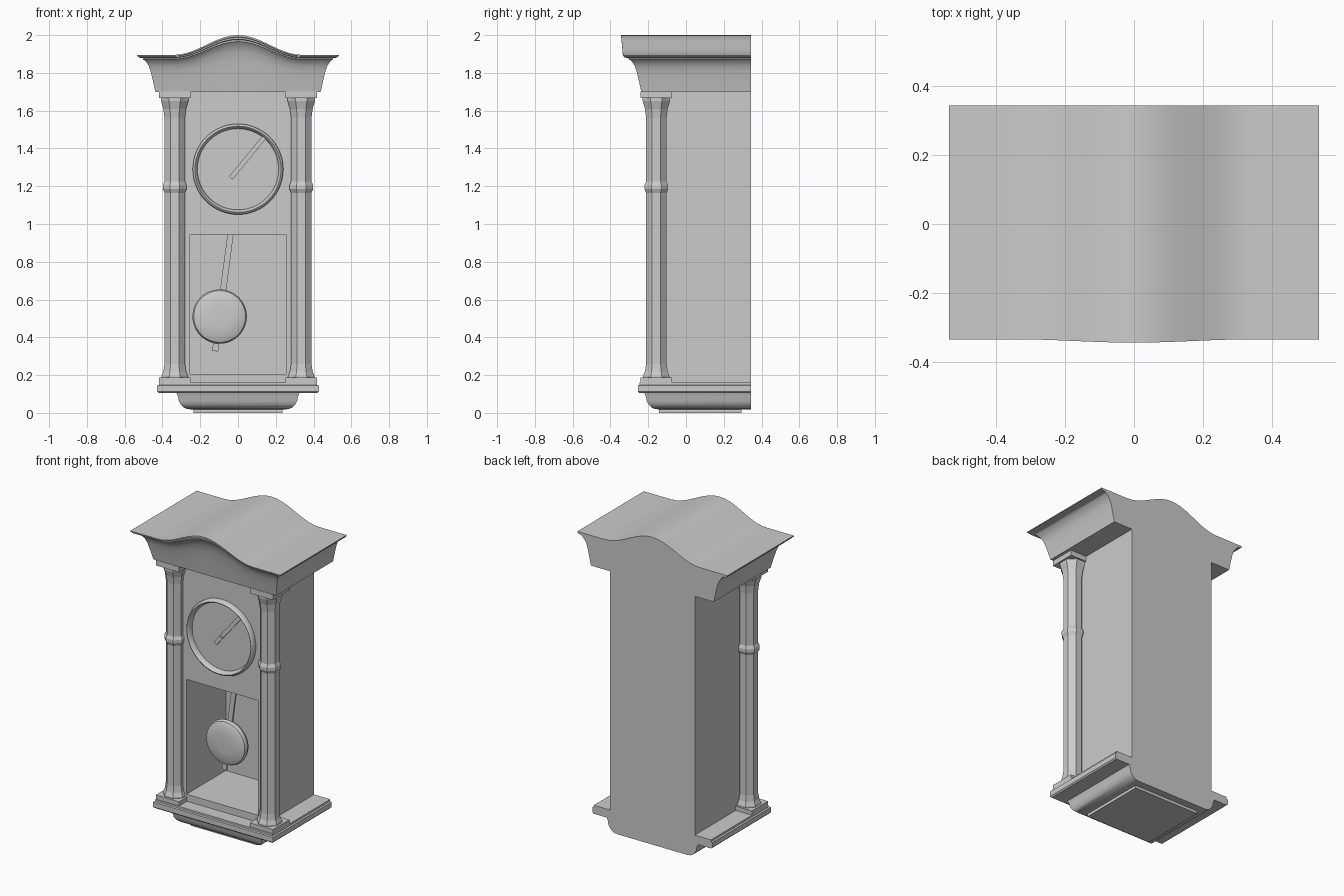
import bpy, bmesh, math
from mathutils import Matrix

if "Cube" in bpy.data.objects:
    bpy.data.objects.remove(bpy.data.objects["Cube"])

BACK = 0.343  # rear plane shared by the whole case


def finish(name, bm, smooth=None):
    bmesh.ops.recalc_face_normals(bm, faces=bm.faces[:])
    me = bpy.data.meshes.new(name)
    bm.to_mesh(me)
    bm.free()
    ob = bpy.data.objects.new(name, me)
    bpy.context.collection.objects.link(ob)
    if smooth:
        bpy.ops.object.select_all(action='DESELECT')
        ob.select_set(True)
        bpy.context.view_layer.objects.active = ob
        bpy.ops.object.shade_smooth_by_angle(angle=math.radians(smooth))
    return ob


def box(name, x0, x1, y0, y1, z0, z1, rot=None):
    bm = bmesh.new()
    m = Matrix.Translation(((x0 + x1) / 2, (y0 + y1) / 2, (z0 + z1) / 2))
    m = m @ Matrix.Diagonal((x1 - x0, y1 - y0, z1 - z0, 1))
    bmesh.ops.create_cube(bm, size=1, matrix=rot @ m if rot else m)
    return finish(name, bm)


def lathe(name, profile, segs, matrix, closed=False, phase=0, smooth=None):
    """Revolve (radius, height) points around z, then place with matrix."""
    bm = bmesh.new()
    rings = [[bm.verts.new((r * math.cos(2 * math.pi * i / segs + phase),
                            r * math.sin(2 * math.pi * i / segs + phase), h))
              for i in range(segs)] for r, h in profile]
    pairs = list(zip(rings, rings[1:] + rings[:1]))
    for a, b in pairs if closed else pairs[:-1]:
        for i in range(segs):
            j = (i + 1) % segs
            bm.faces.new((a[i], a[j], b[j], b[i]))
    if not closed:
        bm.faces.new(rings[0])
        bm.faces.new(rings[-1])
    bm.transform(matrix)
    return finish(name, bm, smooth)


def moulding(name, profile, hx, fy, n=1, lift=None, smooth=None):
    """Sweep (offset, z) points round front and sides; the back stays flat."""
    bm = bmesh.new()
    rings = []
    for off, z in profile:
        front, back = [], []
        for i in range(n + 1):
            x = (hx + off) * (2 * i / n - 1)
            up = lift(x, z) if lift else 0
            front.append(bm.verts.new((x, fy - off - 0.09 * up, z + up)))
            back.append(bm.verts.new((x, BACK, z + up)))
        rings.append(front + back[::-1])
    m = 2 * (n + 1)
    for a, b in zip(rings, rings[1:]):
        for i in range(m):
            j = (i + 1) % m
            bm.faces.new((a[i], a[j], b[j], b[i]))
    for r in (rings[0], rings[-1]):
        for i in range(n):
            bm.faces.new((r[i], r[i + 1], r[m - 2 - i], r[m - 1 - i]))
    return finish(name, bm, smooth)


# Case with a pendulum window cut into the front
case = box("case", -0.303, 0.303, -0.16, BACK, 0.155, 1.705)
cutter = box("window_cutter", -0.255, 0.255, -0.3, 0.24, 0.205, 0.945)
mod = case.modifiers.new("window", 'BOOLEAN')
mod.object = cutter
mod.operation = 'DIFFERENCE'
mod.solver = 'EXACT'
bpy.context.view_layer.objects.active = case
bpy.ops.object.modifier_apply(modifier=mod.name)
bpy.data.objects.remove(cutter)

# Cornice with a domed crest that fades out toward its lower edge
def crest(x, z):
    if abs(x) > 0.34:
        return 0
    return 0.105 * (0.5 + 0.5 * math.cos(math.pi * x / 0.34)) * (z - 1.70) / 0.195

moulding("cornice", [(0, 1.70), (0.013, 1.76), (0.025, 1.81), (0.036, 1.84),
                     (0.052, 1.863), (0.066, 1.873), (0.066, 1.879),
                     (0.09, 1.881), (0.09, 1.887), (0.097, 1.889), (0.097, 1.895)],
         0.438, -0.237, n=28, lift=crest, smooth=30)

# Base slab, coved pedestal and bottom plate
moulding("base_slab", [(-0.008, 0.105), (0, 0.113), (0, 0.145), (-0.01, 0.148), (-0.01, 0.16)],
         0.428, -0.255)
moulding("pedestal", [(-0.085, 0.018), (-0.058, 0.02), (-0.04, 0.027), (-0.024, 0.042),
                      (-0.012, 0.062), (-0.008, 0.085), (0, 0.105)],
         0.325, -0.22, smooth=30)
box("bottom_plate", -0.235, 0.235, -0.142, 0.295, 0, 0.02)

# Octagonal columns with square blocks at both ends
k = 1 / math.cos(math.pi / 8)
shaft = [(0.07, 0.185), (0.07, 0.195), (0.06, 0.22), (0.054, 0.26), (0.054, 1.165),
         (0.063, 1.185), (0.063, 1.205), (0.054, 1.225), (0.054, 1.56),
         (0.06, 1.61), (0.072, 1.65), (0.072, 1.67)]
for side, s in (("left", -1), ("right", 1)):
    cx, cy, h = s * 0.335, -0.157, 0.083
    lathe(side + "_column", [(r * k, z) for r, z in shaft], 8,
          Matrix.Translation((cx, cy, 0)), phase=math.pi / 8)
    box(side + "_column_foot", cx - h, cx + h, cy - h, cy + h, 0.155, 0.187)
    box(side + "_column_cap", cx - h, cx + h, cy - h, cy + h, 1.667, 1.702)

# Dial bezel, hand and centre pin (lathe height points to the front)
def facing(x, y, z):
    return Matrix.Translation((x, y, z)) @ Matrix.Rotation(math.pi / 2, 4, 'X')

lathe("dial_bezel", [(0.24, -0.005), (0.24, 0.018), (0.235, 0.03), (0.228, 0.034),
                     (0.221, 0.028), (0.216, 0.012), (0.214, -0.005)],
      64, facing(0, -0.16, 1.29), closed=True, smooth=40)
box("hand", -0.0125, 0.0125, -0.178, -0.17, -0.06, 0.22,
    Matrix.Translation((0, 0, 1.29)) @ Matrix.Rotation(math.radians(39.5), 4, 'Y'))
lathe("hand_pin", [(0.012, 0), (0.012, 0.022)], 16, facing(0, -0.16, 1.29), smooth=40)

# Pendulum: tilted rod and domed bob
tilt = Matrix.Translation((-0.097, 0.035, 0.51)) @ Matrix.Rotation(math.radians(7.5), 4, 'Y')
box("pendulum_rod", -0.016, 0.016, -0.006, 0.006, -0.185, 0.45, tilt)
lathe("pendulum_bob", [(0.06, -0.034), (0.115, -0.029), (0.137, -0.019), (0.144, 0),
                       (0.137, 0.019), (0.115, 0.029), (0.06, 0.034)],
      48, facing(-0.097, 0.03, 0.51), smooth=40)
